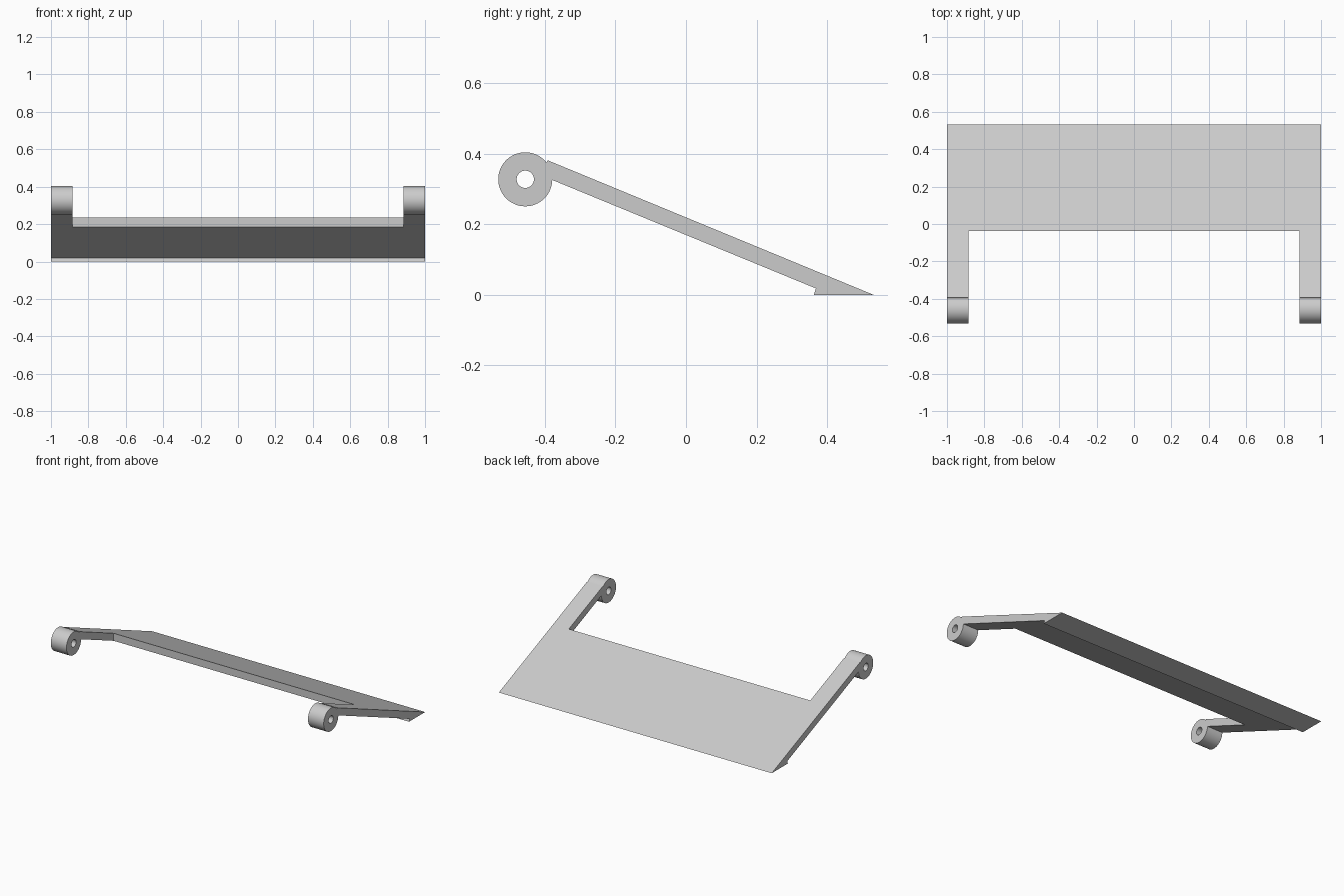
import bpy, bmesh, math
from mathutils import Vector

cube = bpy.data.objects.get("Cube")
if cube:
    bpy.data.objects.remove(cube, do_unlink=True)

grey = bpy.data.materials.new("plain_grey")
grey.use_nodes = True
COLOUR = (0.6, 0.6, 0.6, 1)
grey.diffuse_color = COLOUR
grey.node_tree.nodes["Principled BSDF"].inputs["Base Color"].default_value = COLOUR

INNER_X = 0.885      # inside face of each arm
NOTCH_Y = -0.037     # front edge of the deck between the arms


def finish(name, bm):
    """Turn a bmesh into a named grey object."""
    bmesh.ops.recalc_face_normals(bm, faces=bm.faces)
    mesh = bpy.data.meshes.new(name)
    bm.to_mesh(mesh)
    bm.free()
    mesh.materials.append(grey)
    obj = bpy.data.objects.new(name, mesh)
    bpy.context.collection.objects.link(obj)
    return obj


def extrude_profile(name, points, x0, x1):
    """Extrude a side profile of (y, z) points from x0 to x1."""
    bm = bmesh.new()
    face = bm.faces.new([bm.verts.new((x0, y, z)) for y, z in points])
    grown = bmesh.ops.extrude_face_region(bm, geom=[face])["geom"]
    verts = [v for v in grown if isinstance(v, bmesh.types.BMVert)]
    bmesh.ops.translate(bm, verts=verts, vec=Vector((x1 - x0, 0, 0)))
    return finish(name, bm)


def knuckle(name, x0, x1, y, z, outer, inner, segments=64):
    """Round eye with a pin hole running along x."""
    bm = bmesh.new()
    section = [(x0, inner), (x0, outer), (x1, outer), (x1, inner)]
    loops = []
    for x, r in section:
        loops.append([bm.verts.new((x, y + r * math.cos(a), z + r * math.sin(a)))
                      for a in (math.tau * i / segments for i in range(segments))])
    for k, loop in enumerate(loops):
        other = loops[(k + 1) % len(loops)]
        for i in range(segments):
            j = (i + 1) % segments
            bm.faces.new((loop[i], loop[j], other[j], other[i]))
    obj = finish(name, bm)
    bpy.ops.object.select_all(action="DESELECT")
    obj.select_set(True)
    bpy.context.view_layer.objects.active = obj
    bpy.ops.object.shade_smooth_by_angle(angle=math.radians(30))
    return obj


# Sloping flap: long deck and arms with a wedge lip at the low back edge
flap = extrude_profile("sloping_flap", [
    (-0.392, 0.381), (0.531, 0), (0.362, 0), (0.368, 0.018), (-0.41, 0.338),
], -1, 1)

# Cut the opening between the two arms
cutter = extrude_profile("opening_cutter", [
    (-0.7, -0.1), (NOTCH_Y, -0.1), (NOTCH_Y, 0.6), (-0.7, 0.6),
], -INNER_X, INNER_X)
cutter.hide_render = True
cutter.hide_viewport = True
cut = flap.modifiers.new("opening", "BOOLEAN")
cut.operation = "DIFFERENCE"
cut.solver = "EXACT"
cut.object = cutter

# Hinge knuckles at the arm ends
for name, x0, x1 in (("left_hinge_knuckle", INNER_X, 1),
                     ("right_hinge_knuckle", -1, -INNER_X)):
    knuckle(name, x0, x1, -0.455, 0.327, 0.0765, 0.0245)
